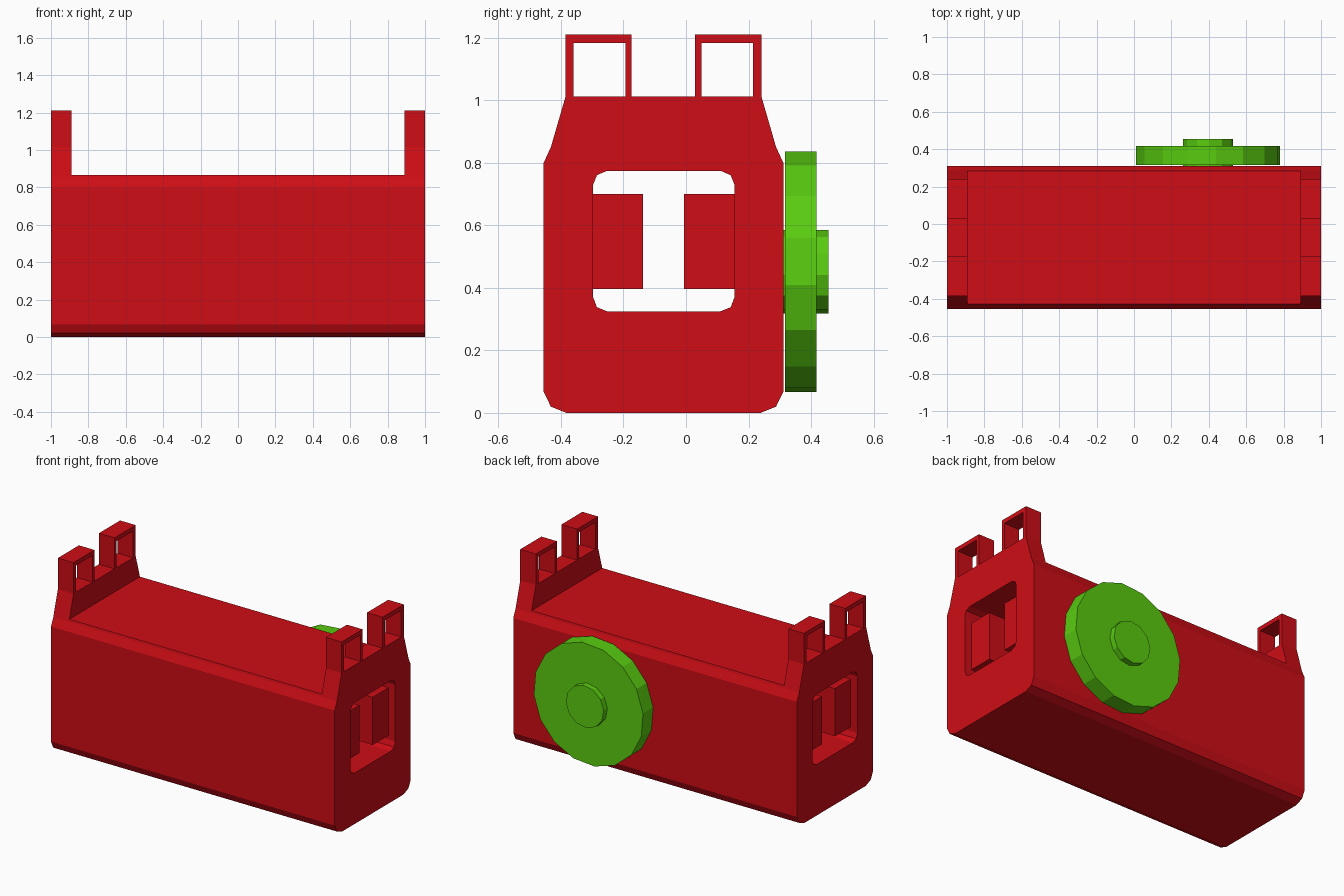
import bpy, bmesh
from math import sin, cos, radians

if "Cube" in bpy.data.objects:
    bpy.data.objects.remove(bpy.data.objects["Cube"])


def material(name, color):
    m = bpy.data.materials.new(name)
    m.diffuse_color = (*color, 1)
    m.use_nodes = True
    m.node_tree.nodes["Principled BSDF"].inputs["Base Color"].default_value = m.diffuse_color
    return m


RED = material("red", (0.62, 0.004, 0.008))
GREEN = material("green", (0.10, 0.60, 0.005))


def prism(name, pts, a, b, mat=None, axis="x"):
    """Extrude a closed outline from a to b: (y, z) points along x, or (x, z) points along y."""
    bm = bmesh.new()
    place = (lambda p, t: (t, p[0], p[1])) if axis == "x" else (lambda p, t: (p[0], t, p[1]))
    near = [bm.verts.new(place(p, a)) for p in pts]
    far = [bm.verts.new(place(p, b)) for p in pts]
    bm.faces.new(near)
    bm.faces.new(far)
    n = len(pts)
    for i in range(n):
        j = (i + 1) % n
        bm.faces.new((near[i], near[j], far[j], far[i]))
    bmesh.ops.recalc_face_normals(bm, faces=bm.faces)
    mesh = bpy.data.meshes.new(name)
    bm.to_mesh(mesh)
    bm.free()
    ob = bpy.data.objects.new(name, mesh)
    bpy.context.collection.objects.link(ob)
    if mat:
        mesh.materials.append(mat)
    return ob


def rect(y0, y1, z0, z1):
    return [(y0, z0), (y1, z0), (y1, z1), (y0, z1)]


def cut(target, cutter):
    mod = target.modifiers.new(cutter.name, "BOOLEAN")
    mod.operation = "DIFFERENCE"
    mod.solver = "EXACT"
    mod.object = cutter
    cutter.hide_render = True
    cutter.hide_set(True)


def mirrored_outline(half, centre):
    """Complete an outline given as (half width, z) points, bottom to top."""
    return [(centre + w, z) for w, z in half] + [(centre - w, z) for w, z in reversed(half)]


# Case: full-length profile, notched on top between the raised ends
case = prism("case", mirrored_outline(
    [(0.31, 0), (0.36, 0.02), (0.383, 0.067), (0.383, 0.80), (0.36, 0.85), (0.313, 1.012)], -0.072),
    -1, 1, RED)
cut(case, prism("top_notch_cutter", rect(-0.7, 0.7, 0.865, 1.3), -0.89, 0.89))

# Tunnel with clipped corners running through both ends
cut(case, prism("tunnel_cutter", mirrored_outline(
    [(0.182, 0.325), (0.214, 0.338), (0.226, 0.37), (0.226, 0.73), (0.214, 0.76), (0.182, 0.774)], -0.071),
    -1.1, 1.1))

# Rails inside the tunnel
for name, y0, y1 in (("front_rail", -0.31, -0.138), ("back_rail", -0.006, 0.17)):
    prism(name, rect(y0, y1, 0.396, 0.70), -0.953, 0.953, RED)

# Square strap loops on the raised ends
for side, x0, x1 in (("left", -1, -0.89), ("right", 0.89, 1)):
    for row, o0, i0, i1, o1 in (("front", -0.385, -0.36, -0.193, -0.174),
                                ("back", 0.028, 0.05, 0.215, 0.241)):
        prism(f"{side}_{row}_loop",
              [(o0, 1.012), (i0, 1.012), (i0, 1.182), (i1, 1.182),
               (i1, 1.012), (o1, 1.012), (o1, 1.21), (o0, 1.21)], x0, x1, RED)

# Round knob with its hub on the back
for name, r, n, start, y0, y1 in (("knob", 0.387, 16, -6.5, 0.316, 0.418),
                                  ("knob_hub", 0.134, 12, -4.5, 0.305, 0.455)):
    angles = [radians(start + 360 * i / n) for i in range(n)]
    prism(name, [(0.395 + r * cos(t), 0.452 + r * sin(t)) for t in angles], y0, y1, GREEN, "y")
